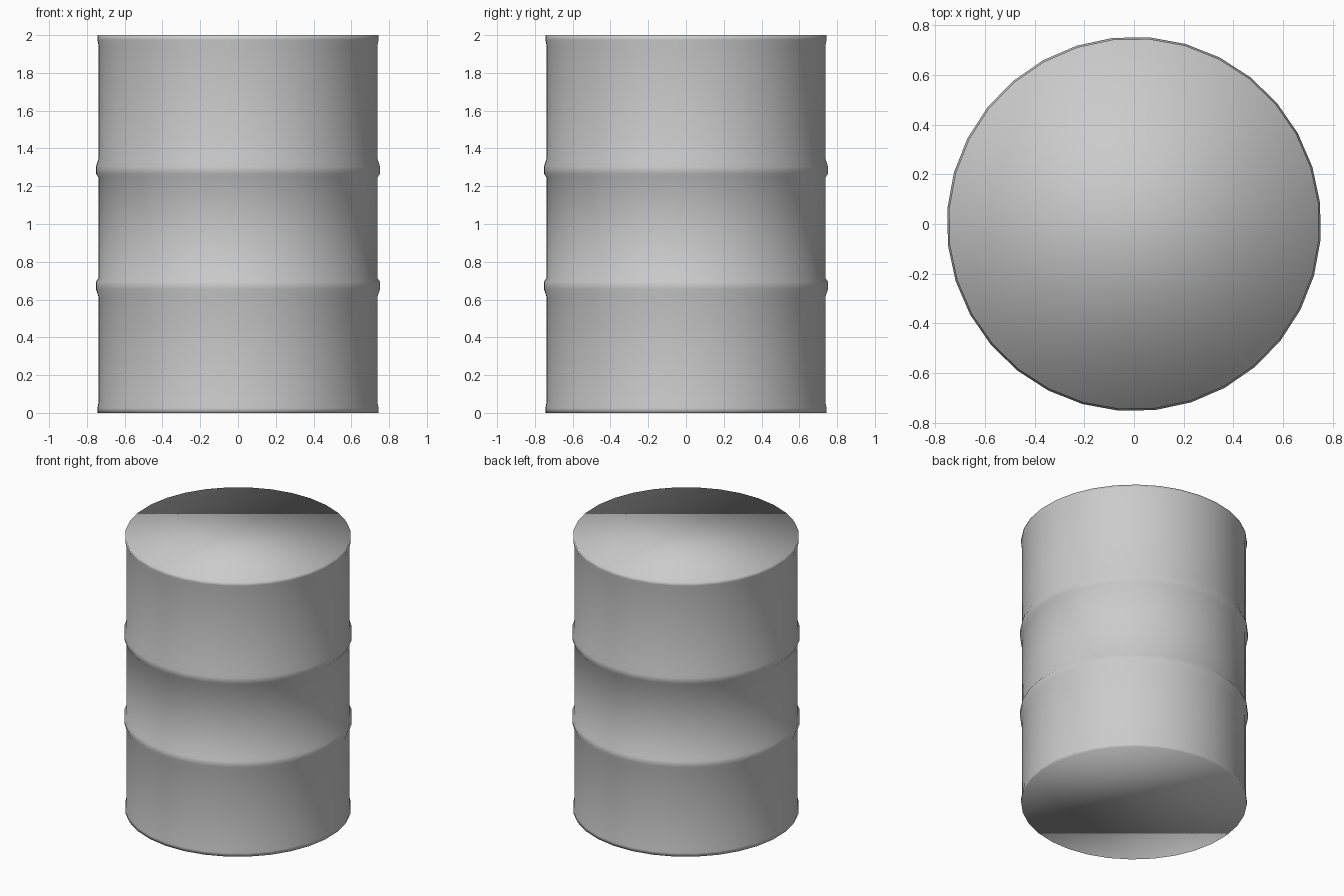
import bpy
import bmesh
from math import cos, sin, radians, tau

cube = bpy.data.objects.get("Cube")
if cube:
    bpy.data.objects.remove(cube, do_unlink=True)

SIDES = 32
TURN = radians(6.5)
BODY, LIP, RIB = 0.74, 0.747, 0.754

# Flat grey paint
grey = bpy.data.materials.new("light grey")
grey.use_nodes = True
colour = (0.6, 0.6, 0.6, 1)
grey.diffuse_color = colour
grey.node_tree.nodes["Principled BSDF"].inputs["Base Color"].default_value = colour

# Side profile as (radius, height): lip, two rolled ribs, lip
profile = [
    (LIP, 0), (LIP, 0.025), (BODY, 0.06),
    (BODY, 0.61), (RIB, 0.655), (RIB, 0.695), (BODY, 0.715),
    (BODY, 1.245), (RIB, 1.265), (RIB, 1.305), (BODY, 1.35),
    (BODY, 1.94), (LIP, 1.975), (LIP, 2),
]

# Drum wall, ring by ring
bm = bmesh.new()
angles = [TURN + tau * i / SIDES for i in range(SIDES)]
rings = [[bm.verts.new((r * cos(a), r * sin(a), z)) for a in angles]
         for r, z in profile]
for low, high in zip(rings, rings[1:]):
    for i in range(SIDES):
        j = (i + 1) % SIDES
        bm.faces.new((low[i], low[j], high[j], high[i]))

# Flat base and lid
bm.faces.new(rings[0][::-1])
bm.faces.new(rings[-1])

# Fully smooth shading, rims included
for face in bm.faces:
    face.smooth = True

mesh = bpy.data.meshes.new("drum_barrel")
bm.to_mesh(mesh)
bm.free()
mesh.materials.append(grey)
drum = bpy.data.objects.new("drum_barrel", mesh)
bpy.context.collection.objects.link(drum)
